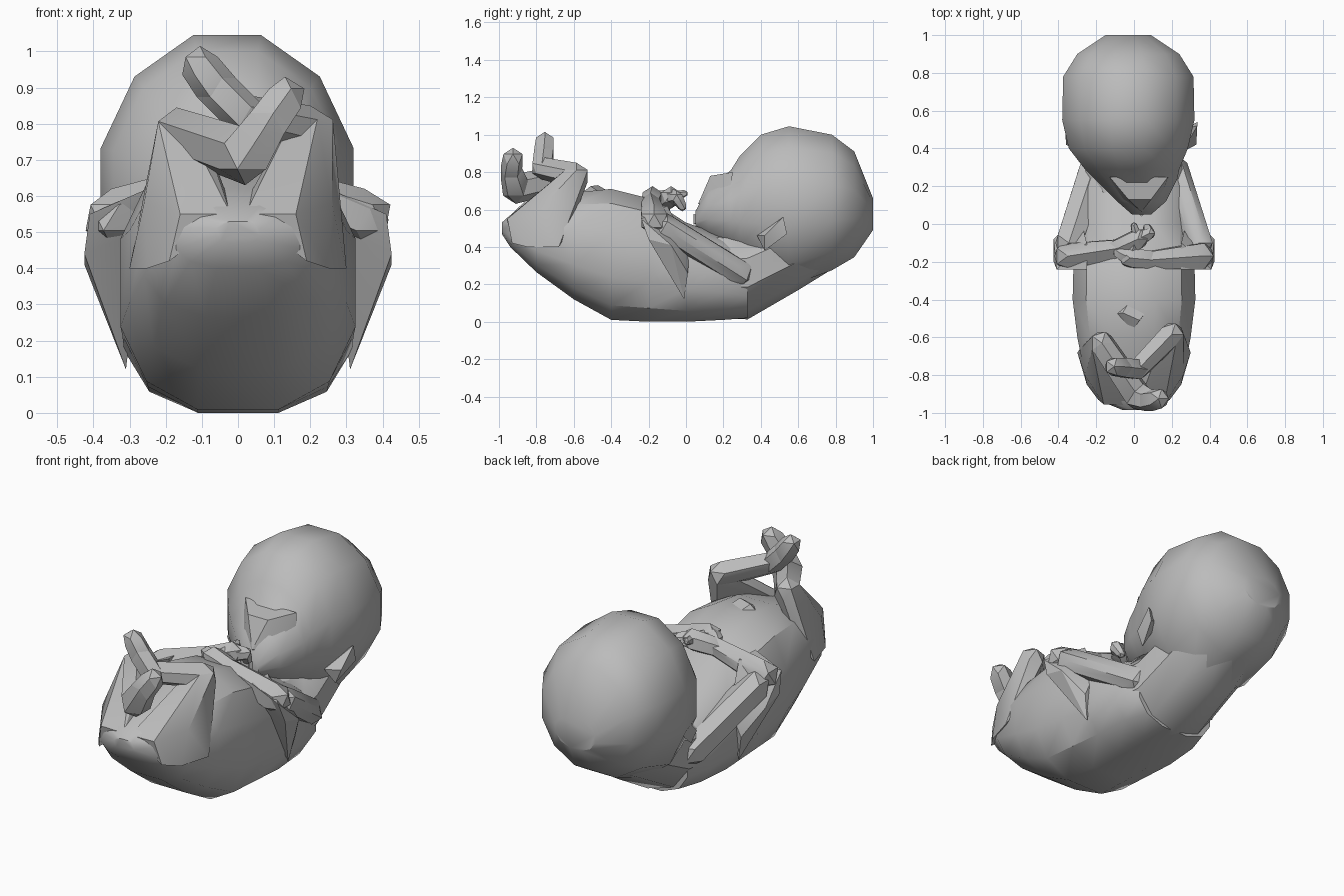
import bpy, bmesh, math
from mathutils import Vector

if "Cube" in bpy.data.objects:
    bpy.data.objects.remove(bpy.data.objects["Cube"])

skin = bpy.data.materials.new("skin_grey")
skin.use_nodes = True
GREY = (0.5, 0.5, 0.5, 1)
skin.diffuse_color = GREY
skin.node_tree.nodes["Principled BSDF"].inputs["Base Color"].default_value = GREY


def finish(name, bm, angle=30):
    bmesh.ops.recalc_face_normals(bm, faces=bm.faces)
    mesh = bpy.data.meshes.new(name)
    bm.to_mesh(mesh)
    bm.free()
    mesh.materials.append(skin)
    ob = bpy.data.objects.new(name, mesh)
    bpy.context.collection.objects.link(ob)
    bpy.ops.object.select_all(action="DESELECT")
    ob.select_set(True)
    bpy.context.view_layer.objects.active = ob
    bpy.ops.object.shade_smooth_by_angle(angle=math.radians(angle))
    return ob


def loft(name, stations, n=12, power=1.0):
    """Rings across y; each station is (y, bottom z, top z, half width, centre x)."""
    bm = bmesh.new()
    rings = []
    k = math.cos(math.pi / n) ** power
    for y, lo, hi, w, cx in stations:
        ring = []
        for i in range(n):
            a = math.tau * (i + 0.5) / n
            c, s = math.cos(a), math.sin(a)
            x = math.copysign(abs(c) ** power, c) / k * w
            z = math.copysign(abs(s) ** power, s) / k * (hi - lo) / 2
            ring.append(bm.verts.new((cx + x, y, (lo + hi) / 2 + z)))
        rings.append(ring)
    for a, b in zip(rings, rings[1:]):
        for i in range(n):
            j = (i + 1) % n
            bm.faces.new((a[i], a[j], b[j], b[i]))
    bm.faces.new(rings[0])
    bm.faces.new(rings[-1])
    return finish(name, bm, 35)


def add_hull(bm, points):
    part = bmesh.new()
    for p in points:
        part.verts.new(p)
    bmesh.ops.convex_hull(part, input=part.verts)
    loose = [v for v in part.verts if not v.link_faces]
    bmesh.ops.delete(part, geom=loose, context="VERTS")
    tmp = bpy.data.meshes.new("tmp")
    part.to_mesh(tmp)
    part.free()
    bm.from_mesh(tmp)
    bpy.data.meshes.remove(tmp)


def hull(name, points):
    bm = bmesh.new()
    add_hull(bm, points)
    return finish(name, bm)


def knob(p, r):
    """Corner points of a coarse ball at a joint."""
    ball = bmesh.new()
    bmesh.ops.create_icosphere(ball, subdivisions=1, radius=r)
    pts = [v.co + Vector(p) for v in ball.verts]
    ball.free()
    return pts


def limb(name, joints):
    """Faceted limb through (point, radius) joints."""
    bm = bmesh.new()
    for (p, r), (q, s) in zip(joints, joints[1:]):
        add_hull(bm, knob(p, r) + knob(q, s))
    return finish(name, bm)


# Torso, neck and head
loft("torso", [(-0.985, .47, .53, .06, 0), (-0.94, .4, .57, .17, 0), (-0.8, .265, .62, .26, 0),
               (-0.6, .12, .69, .30, 0), (-0.4, .01, .71, .325, 0), (-0.2, 0, .66, .32, 0),
               (0, 0, .53, .315, 0), (0.2, .01, .46, .295, 0), (0.33, .02, .38, .24, 0)],
     power=0.8)
loft("neck", [(0, .1, .5, .22, 0), (0.2, .03, .48, .27, 0), (0.33, .025, .5, .25, 0),
              (0.6, .18, .6, .24, -.02), (0.8, .3, .6, .18, -.03)], n=10)
loft("head", [(0.05, .5, .59, .05, .04), (0.12, .45, .72, .13, .04), (0.24, .38, .81, .22, .01),
              (0.29, .33, .89, .25, -.01), (0.4, .25, 1.0, .315, -.03),
              (0.55, .19, 1.045, .35, -.03), (0.78, .275, 1.0, .345, -.03),
              (0.9, .345, .91, .27, -.03), (1.0, .49, .66, .12, -.03)])

# Face: flat brow-to-nose plane, then the lower lip and chin
hull("nose_and_cheeks", [(-.13, .25, .8), (.18, .25, .8), (-.03, .13, .78), (.09, .13, .78),
                         (.03, .09, .68), (.04, .065, .63), (-.07, .13, .64),
                         (.14, .13, .64), (-.14, .22, .58), (.19, .22, .58)])
hull("lower_lip", [(-.06, .12, .57), (.13, .12, .57), (.04, .04, .575),
                   (.04, .04, .52), (.04, .2, .55)])

# Umbilical stub
hull("umbilical_stub", [(-.12, -.48, .67), (.09, -.43, .67), (-.02, -.58, .67),
                        (0, -.37, .67), (-.06, -.47, .73), (.03, -.51, .725)])

for side, label in ((1, "left"), (-1, "right")):
    # Ear
    hull(label + "_ear", [(side * x - .015, y, z) for x, y, z in
                          ((.27, .38, .46), (.35, .52, .56), (.35, .54, .47),
                           (.31, .42, .38), (.27, .5, .5), (.345, .42, .46))])
    # Upper arm, elbow flap and forearm
    limb(label + "_upper_arm", [((side * .22, .28, .26), .085), ((side * .345, -.1, .5), .08)])
    hull(label + "_elbow_flap", [(side * x, y, z) for x, y, z in
                                 ((.31, -.01, .12), (.425, -.2, .44), (.425, -.08, .41),
                                  (.34, .01, .26), (.41, -.24, .55), (.28, -.2, .5),
                                  (.28, .02, .4), (.25, -.24, .62), (.25, -.1, .62))])
    wrist = Vector((side * .09, -.16 - side * .03, .635))
    limb(label + "_forearm", [((side * .35, -.17, .54), .08), (wrist, .055)])
    # Hand with a curled finger group and thumb
    palm = Vector((side * -.02, -.13 - side * .05, .665))
    limb(label + "_palm", [(wrist, .055), (palm, .06)])
    limb(label + "_fingers", [(palm, .05), (palm + Vector((-side * .06, .03, 0)), .035),
                              (palm + Vector((-side * .05, .06, -.05)), .025)])
    limb(label + "_thumb", [(palm, .03), (palm + Vector((side * .02, .07, .02)), .02)])
    # Broad thigh merging into the pelvis
    knee = (.2, -.585, .78) if side > 0 else (-.17, -.63, .775)
    hull(label + "_thigh", knob(knee, .07) + [(side * x, y, z) for x, y, z in (
        (.3, -.68, .4), (.25, -.85, .4), (.26, -.8, .58), (.19, -.93, .42),
        (.16, -.955, .55), (.02, -.96, .55), (.03, -.82, .6), (.25, -.62, .5))])

# Crossed shins and feet: each one passes to the other side
legs = {
    "left": [((.2, -.585, .78), .07), ((.02, -.77, .82), .06),
             ((-.06, -.76, .9), .06), ((-.105, -.755, .96), .055)],
    "right": [((-.17, -.63, .775), .07), ((.02, -.91, .71), .08),
              ((.08, -.935, .8), .065), ((.13, -.925, .87), .06)],
}
for label, (knee, ankle, instep, toes) in legs.items():
    limb(label + "_shin", [knee, ankle])
    limb(label + "_foot", [ankle, instep, toes])
